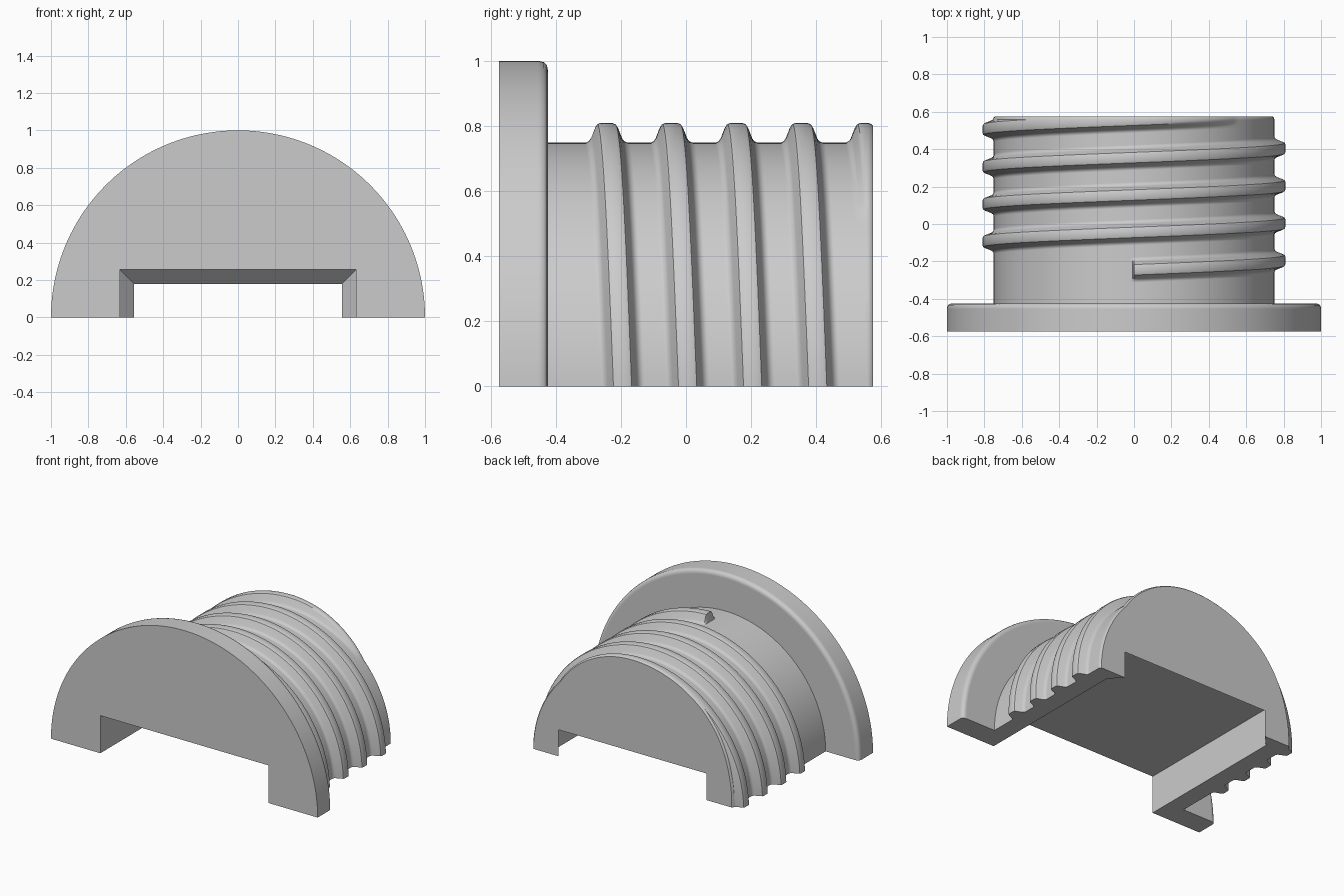
import bpy, bmesh
from math import sin, cos, pi

cube = bpy.data.objects.get("Cube")
if cube:
    bpy.data.objects.remove(cube, do_unlink=True)

SHAFT, END, PITCH, START = 0.75, 0.575, 0.2, -0.245
RIM = END - 0.015   # where the rounding of the shaft end begins
FADE = 0.82         # angle over which the last ridge runs out
STEPS = 48          # segments per quarter turn

# Flange outline with a rounded back edge, as (y, radius)
FLANGE = [(-END, 1), (-0.455, 1), (-0.45, 1), (-0.437, 0.997), (-0.428, 0.988),
          (-0.425, 0.975), (-0.425, 0.97), (-0.425, SHAFT)]
# Rounded thread ridge, as (offset along y, height)
HALF = [(0.068, 0), (0.063, 0), (0.053, 0.005), (0.046, 0.015), (0.034, 0.046),
        (0.028, 0.056), (0.019, 0.06)]
RIDGE = [(-d, h) for d, h in HALF] + [(d, h) for d, h in reversed(HALF)]


def outline(turn, first_height):
    """Lengthwise outline at one angle; the ridges advance with the angle."""
    last_height = 1 - min(max(turn / FADE, 0), 1) ** 2
    shaft = []
    for k, height in enumerate((first_height, 1, 1, 1, last_height)):
        centre = START + PITCH * (k + turn / (2 * pi))
        shaft += [(centre + d, SHAFT + h * height) for d, h in RIDGE]
    shaft.append((0.7, SHAFT))
    # Trim at the rim; surplus points collapse there and are welded later
    i = next(n for n, p in enumerate(shaft) if p[0] > RIM)
    (y0, r0), (y1, r1) = shaft[i - 1], shaft[i]
    r = r0 + (r1 - r0) * (RIM - y0) / (y1 - y0)
    shaft[i:] = [(RIM, r)] * (len(shaft) - i)
    return FLANGE + shaft + [(END - 0.006, r - 0.003), (END, r - 0.009)]


def make_object(name, bm):
    bmesh.ops.remove_doubles(bm, verts=bm.verts[:], dist=1e-5)
    bmesh.ops.recalc_face_normals(bm, faces=bm.faces[:])
    if bm.calc_volume(signed=True) < 0:
        bmesh.ops.reverse_faces(bm, faces=bm.faces[:])
    mesh = bpy.data.meshes.new(name)
    bm.to_mesh(mesh)
    bm.free()
    ob = bpy.data.objects.new(name, mesh)
    bpy.context.collection.objects.link(ob)
    return ob


def bridge(bm, p, q, closed):
    """Join two rows of vertices with quads."""
    for i in range(len(p) if closed else len(p) - 1):
        j = (i + 1) % len(p)
        bm.faces.new((p[i], p[j], q[j], q[i]))


# Half-round shell; the first ridge starts abruptly at the top
quarter = [i * pi / 2 / STEPS for i in range(STEPS + 1)]
stations = [(-a, 0) for a in reversed(quarter[1:])] + [(-0.012, 0)]
stations += [(a, 1) for a in quarter]
bm = bmesh.new()
rows = [[bm.verts.new((r * sin(a), y, r * cos(a))) for y, r in outline(a, h)]
        for a, h in stations]
for p, q in zip(rows, rows[1:]):
    bridge(bm, p, q, False)

# Flat caps: front, back and underside
bm.faces.new([row[0] for row in rows])
bm.faces.new([row[-1] for row in rows])
bm.faces.new(rows[-1] + rows[0][::-1])
plug = make_object("threaded_half_plug", bm)

# Channel cutter, narrowing at the back end
bm = bmesh.new()
loops = []
for y, w, top in ((-0.7, 0.63, 0.255), (0.495, 0.63, 0.255), (0.655, 0.48, 0.105)):
    loops.append([bm.verts.new((x, y, z)) for x, z in
                  ((-w, -0.1), (w, -0.1), (w, top), (-w, top))])
for p, q in zip(loops, loops[1:]):
    bridge(bm, p, q, True)
bm.faces.new(loops[0])
bm.faces.new(loops[-1])
cutter = make_object("channel_cutter", bm)
cutter.hide_render = True

# Material
gray = bpy.data.materials.new("plain_gray")
gray.use_nodes = True
gray.diffuse_color = (0.6, 0.6, 0.6, 1)
gray.node_tree.nodes["Principled BSDF"].inputs["Base Color"].default_value = (0.6, 0.6, 0.6, 1)
plug.data.materials.append(gray)
cutter.data.materials.append(gray)

# Cut the channel, then shade
bpy.ops.object.select_all(action='DESELECT')
bpy.context.view_layer.objects.active = plug
plug.select_set(True)
cut = plug.modifiers.new("channel", 'BOOLEAN')
cut.operation = 'DIFFERENCE'
cut.solver = 'EXACT'
cut.object = cutter
bpy.ops.object.modifier_apply(modifier=cut.name)
bpy.data.objects.remove(cutter, do_unlink=True)
bpy.ops.object.shade_smooth_by_angle(angle=0.6)
